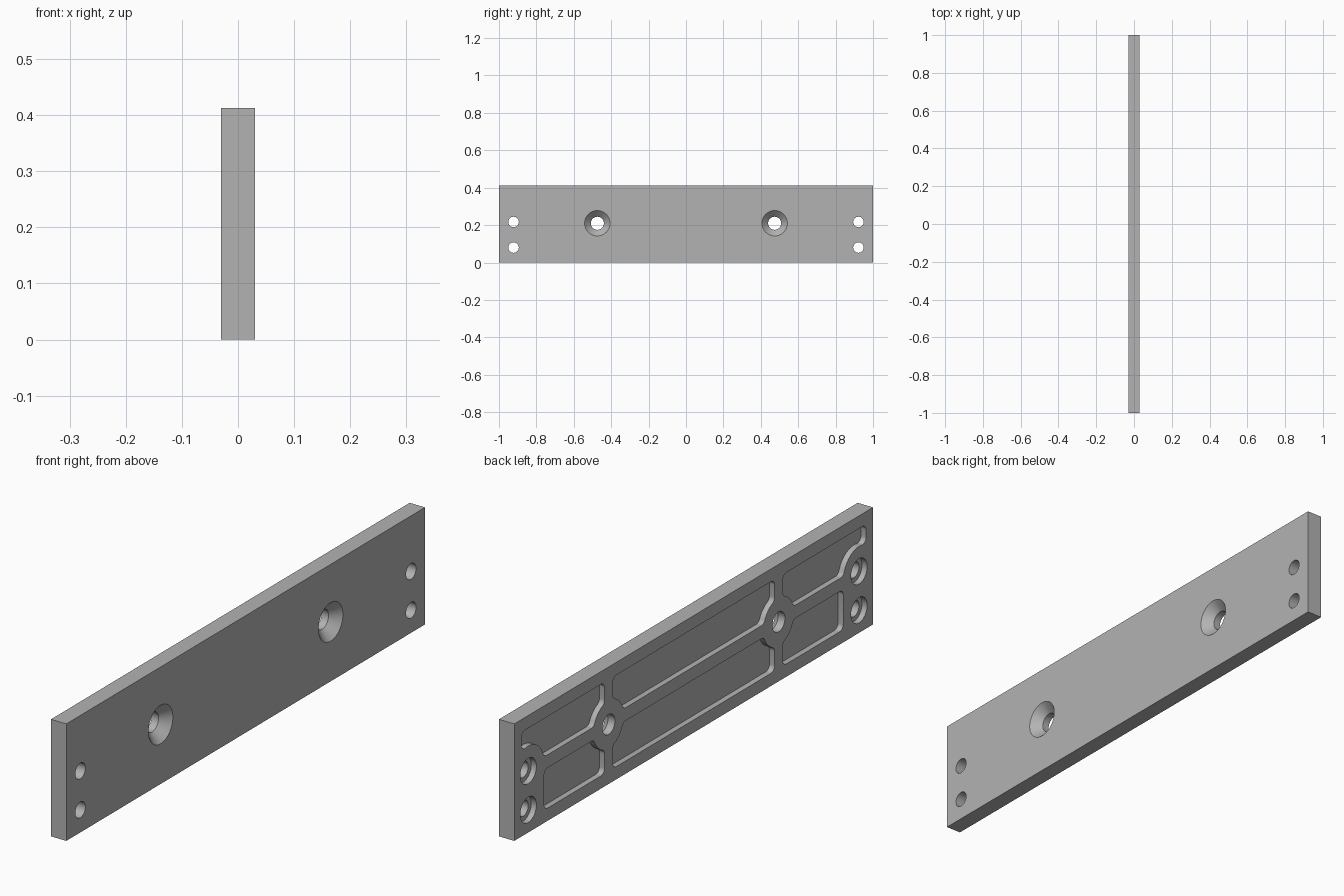
import bpy, bmesh
from math import pi, cos, sin, atan2, sqrt

old = bpy.data.objects.get("Cube")
if old:
    bpy.data.objects.remove(old, do_unlink=True)

HALF_T, HEIGHT = 0.03, 0.413       # half thickness, height
DEPTH = 0.02                       # pocket depth
FILLET = 0.02                      # pocket corner radius
BOLT, SCREW = (0.474, 0.21), (0.922, 0.217)
LOW_SCREW = (0.922, 0.08)
BOLT_BOSS, SCREW_BOSS = 0.085, 0.088

mat = bpy.data.materials.new("grey metal")
mat.use_nodes = True
grey = (0.45, 0.45, 0.45, 1)
mat.diffuse_color = grey
mat.node_tree.nodes["Principled BSDF"].inputs["Base Color"].default_value = grey


def arc(c, r, a0, a1, n):
    return [(c[0] + r * cos(a0 + (a1 - a0) * i / n),
             c[1] + r * sin(a0 + (a1 - a0) * i / n)) for i in range(n + 1)]


def corner(cy, cz, sy, sz, boss):
    """Rounded pocket corner, optionally wrapped around a round boss."""
    if boss is None:
        by, bz = cy, cz
        pts = arc((FILLET, FILLET), FILLET, pi, 1.5 * pi, 6)
    else:
        (by, bz), rad = boss
        reach = rad + FILLET
        p, q = (by - cy) * sy + FILLET, (bz - cz) * sz + FILLET
        f1 = (p, sqrt(reach ** 2 - p ** 2))
        f2 = (sqrt(reach ** 2 - q ** 2), q)
        toward = [atan2(-f[1], -f[0]) % (2 * pi) for f in (f1, f2)]
        pts = arc(f1, FILLET, pi, toward[0], 6)
        pts += arc((0, 0), rad, atan2(f1[1], f1[0]), atan2(f2[1], f2[0]), 14)[1:-1]
        pts += arc(f2, FILLET, toward[1], 1.5 * pi, 6)
    pts = [(by - sy * u, bz - sz * v) for u, v in pts]
    return pts if sy == sz else pts[::-1]


def add_pocket(bm, y0, y1, z0, z1, bosses, mirror=1):
    """Flat pocket cut into the back; bosses are keyed by corner signs."""
    outline = []
    for sy, sz in ((-1, -1), (1, -1), (1, 1), (-1, 1)):
        outline += corner(y1 if sy > 0 else y0, z1 if sz > 0 else z0,
                          sy, sz, bosses.get((sy, sz)))
    lower = [bm.verts.new((-HALF_T - 0.02, mirror * y, z)) for y, z in outline]
    upper = [bm.verts.new((-HALF_T + DEPTH, mirror * y, z)) for y, z in outline]
    bm.faces.new(lower)
    bm.faces.new(upper)
    for i in range(len(lower)):
        j = i - 1
        bm.faces.new((lower[j], lower[i], upper[i], upper[j]))


def add_bore(bm, y, z, profile, n=40):
    """Turned cutter along x from (x, radius) steps."""
    rings = [[bm.verts.new((x, y + r * cos(2 * pi * i / n), z + r * sin(2 * pi * i / n)))
              for i in range(n)] for x, r in profile]
    for a, b in zip(rings, rings[1:]):
        for i in range(n):
            bm.faces.new((a[i - 1], a[i], b[i], b[i - 1]))
    bm.faces.new(rings[0])
    bm.faces.new(rings[-1])


def make_object(name, bm):
    bmesh.ops.recalc_face_normals(bm, faces=bm.faces[:])
    mesh = bpy.data.meshes.new(name)
    bm.to_mesh(mesh)
    bm.free()
    mesh.materials.append(mat)
    ob = bpy.data.objects.new(name, mesh)
    bpy.context.collection.objects.link(ob)
    return ob


# Plain plate
bm = bmesh.new()
bmesh.ops.create_cube(bm, size=1)
for v in bm.verts:
    v.co = (v.co.x * 2 * HALF_T, v.co.y * 2, (v.co.z + 0.5) * HEIGHT)
plate = make_object("mounting_plate", bm)

# Pockets between the ribs
bm = bmesh.new()
bolt = (BOLT, BOLT_BOSS)
bolt_right = ((-BOLT[0], BOLT[1]), BOLT_BOSS)
add_pocket(bm, -0.451, 0.451, 0.233, 0.368, {(-1, -1): bolt_right, (1, -1): bolt})
add_pocket(bm, -0.451, 0.451, 0.045, 0.187, {(-1, 1): bolt_right, (1, 1): bolt})
for side in (-1, 1):
    add_pocket(bm, 0.497, 0.961, 0.233, 0.368,
               {(-1, -1): bolt, (1, -1): (SCREW, SCREW_BOSS)}, side)
    add_pocket(bm, 0.497, 0.834, 0.045, 0.187, {(-1, 1): bolt}, side)
    # Countersunk bolt holes
    add_bore(bm, side * BOLT[0], BOLT[1],
             [(-0.05, 0.035), (-0.003, 0.035), (HALF_T, 0.068), (0.05, 0.068)])
    # Counterbored screw holes
    for y, z in (SCREW, LOW_SCREW):
        add_bore(bm, side * y, z,
                 [(-0.05, 0.045), (-0.01, 0.045), (-0.01, 0.028), (0.05, 0.028)])
cutter = make_object("pocket_cutter", bm)
cutter.hide_render = True

# Cut, then remove the cutter
mod = plate.modifiers.new("cuts", "BOOLEAN")
mod.operation, mod.solver, mod.object = "DIFFERENCE", "EXACT", cutter
bpy.ops.object.select_all(action="DESELECT")
bpy.context.view_layer.objects.active = plate
plate.select_set(True)
bpy.ops.object.modifier_apply(modifier=mod.name)
bpy.data.objects.remove(cutter, do_unlink=True)
bpy.ops.object.shade_smooth_by_angle(angle=0.5)
